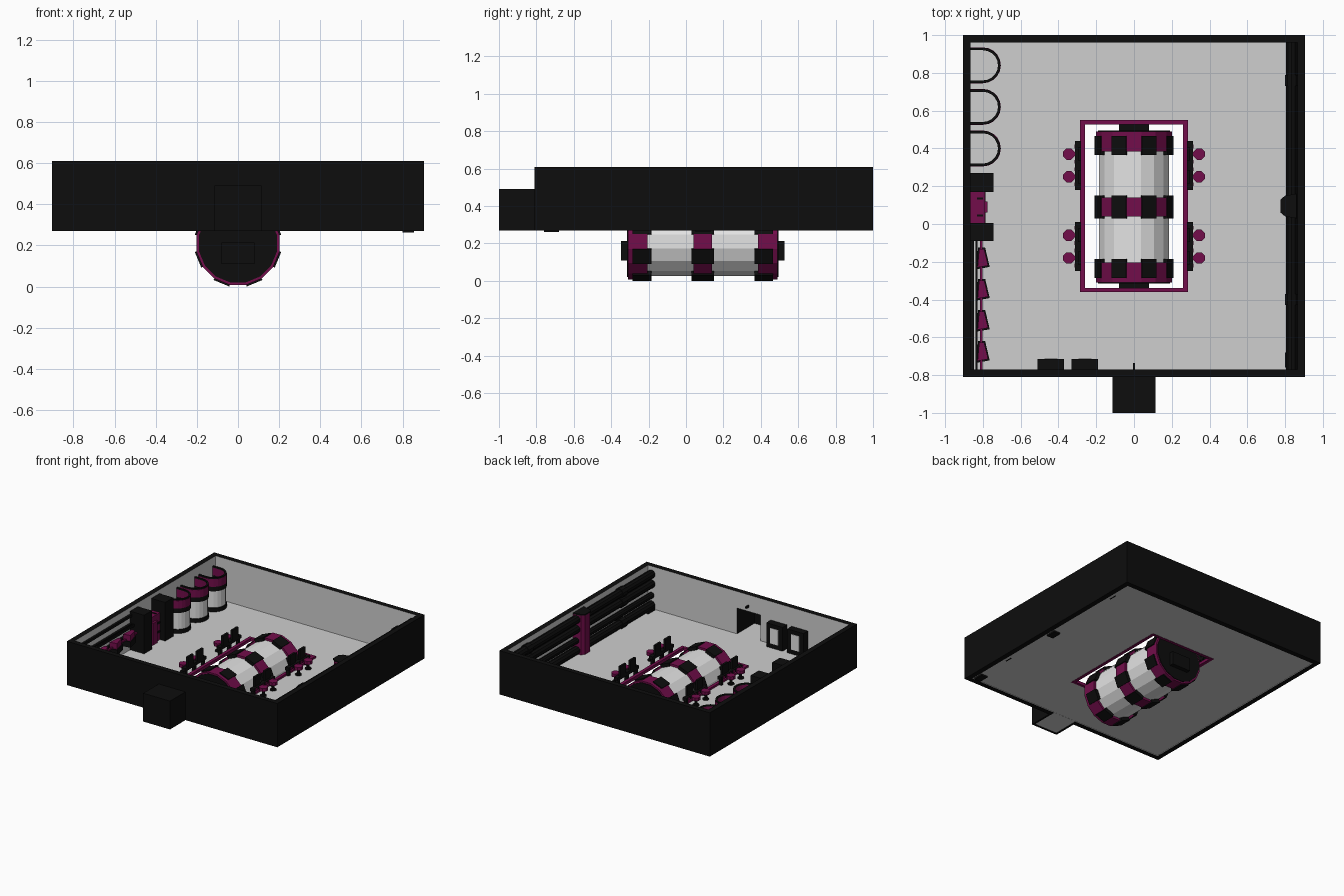
import bpy, bmesh, math
from mathutils import Vector

if "Cube" in bpy.data.objects:
    bpy.data.objects.remove(bpy.data.objects["Cube"])

def material(name, rgb):
    m = bpy.data.materials.new(name)
    m.diffuse_color = (*rgb, 1)
    m.use_nodes = True
    m.node_tree.nodes["Principled BSDF"].inputs["Base Color"].default_value = m.diffuse_color
    return m

BLACK = material("black", (0.004, 0.004, 0.004))
MAGENTA = material("dark magenta", (0.17, 0.004, 0.07))
GREY = material("light grey", (0.62, 0.62, 0.62))
WHITE = material("white", (0.78, 0.78, 0.78))

# A solid is (axis, outline, start, end): an outline extruded along an axis
PLACE = {'x': lambda p, t: (t, p[0], p[1]),
         'y': lambda p, t: (p[0], t, p[1]),
         'z': lambda p, t: (p[0], p[1], t)}

def box(x0, x1, y0, y1, z0, z1):
    return ('z', [(x0, y0), (x1, y0), (x1, y1), (x0, y1)], z0, z1)

def ngon(cx, cy, apothem, n):
    r = apothem / math.cos(math.pi / n)
    return [(cx + r * math.cos(2 * math.pi * (i + .5) / n),
             cy + r * math.sin(2 * math.pi * (i + .5) / n)) for i in range(n)]

def make(name, mat, solids, inner=None):
    bm = bmesh.new()
    for axis, pts, a, b in solids:
        lo = [bm.verts.new(PLACE[axis](p, a)) for p in pts]
        hi = [bm.verts.new(PLACE[axis](p, b)) for p in pts]
        bm.faces.new(lo)
        bm.faces.new(hi[::-1])
        for i in range(len(pts)):
            j = (i + 1) % len(pts)
            bm.faces.new((lo[i], hi[i], hi[j], lo[j]))
    bmesh.ops.recalc_face_normals(bm, faces=bm.faces)
    if inner:  # faces looking this way take the interior colour
        for f in bm.faces:
            if f.normal.dot(Vector(inner)) > .9:
                f.material_index = 1
    me = bpy.data.meshes.new(name)
    bm.to_mesh(me)
    bm.free()
    me.materials.append(mat)
    if inner:
        me.materials.append(GREY)
    ob = bpy.data.objects.new(name, me)
    bpy.context.collection.objects.link(ob)
    return ob

# Room shell: black outside, grey inside
Z0, Z1 = .27, .61
make("left_wall", BLACK, [box(-.905, -.865, -.77, .96, Z0, Z1)], (1, 0, 0))
make("right_wall", BLACK, [box(.865, .905, -.77, .96, Z0, Z1)], (-1, 0, 0))
make("back_wall", BLACK, [box(-.905, .905, .96, 1, Z0, Z1)], (0, -1, 0))
make("front_wall", BLACK, [box(-.905, -.1, -.81, -.77, Z0, Z1),
                           box(.1, .905, -.81, -.77, Z0, Z1),
                           box(-.1, .1, -.81, -.77, .48, Z1)], (0, 1, 0))
make("floor", GREY, [box(-.865, -.275, -.77, .96, .274, .28),
                     box(.275, .865, -.77, .96, .274, .28),
                     box(-.275, .275, -.77, -.35, .274, .28),
                     box(-.275, .275, .535, .96, .274, .28)])

# Entrance passage and its doorway lamp
make("passage_shell", BLACK, [box(-.115, -.1, -1, -.81, Z0, .49), box(.1, .115, -1, -.81, Z0, .49),
                              box(-.1, .1, -1, -.985, Z0, .49), box(-.1, .1, -.985, -.81, .475, .49)])
make("passage_floor", GREY, [box(-.1, .1, -.985, -.77, .273, .28)])
make("door_lamp", BLACK, [box(-.005, .005, -.77, -.735, .515, .53)])

# Rim around the floor opening
make("opening_rim", MAGENTA, [box(s * .285, s * .26, -.36, .55, .272, .295) for s in (-1, 1)] +
     [box(-.26, .26, a, b, .272, .295) for a, b in ((-.36, -.338), (.527, .55))])

# Big horizontal tank, sixteen sided
CY, CZ = .09, .21
make("tank_body", WHITE, [('y', ngon(0, CZ, .185, 16), CY - .385, CY + .385)])
outer, inside = ngon(0, CZ, .21, 16), ngon(0, CZ, .175, 16)

def clamps(a, b):  # every second sector, leaving top and sides free
    return [('y', [outer[i], outer[(i + 1) % 16], inside[(i + 1) % 16], inside[i]], a, b)
            for i in range(0, 16, 2)]

hoop = ngon(0, CZ, .202, 16)
make("tank_hoops", MAGENTA, [('y', hoop, CY - .05, CY + .05)] +
     [('y', hoop, CY + s * .4, CY + s * .295) for s in (-1, 1)])
make("tank_clamps", BLACK, clamps(CY - .06, CY + .06) +
     clamps(CY - .375, CY - .275) + clamps(CY + .275, CY + .375))
make("tank_end_plates", BLACK, [('y', ngon(0, CZ, .19, 16), CY + s * .39, CY + s * .405) for s in (-1, 1)])
make("tank_end_hubs", BLACK, [box(-.08, .08, CY + s * .4, CY + s * .437, .11, .213) for s in (-1, 1)])

# Work desks, monitors and stools on both sides of the tank
desks, screens, keys, seats, stems = [], [], [], [], []
for s in (-1, 1):
    for y in (-.12, .31):
        desks.append(box(s * .28, s * .312, y - .13, y + .13, .325, .35))
        desks += [box(s * .282, s * .305, y + d - .01, y + d + .01, .28, .325) for d in (-.11, 0, .11)]
        keys += [box(s * .31, s * .316, y + d - .01, y + d + .01, .33, .346)
                 for d in (-.1, -.06, -.02, .02, .06, .1)]
        for d in (-.06, .06):
            screens.append(box(s * .28, s * .297, y + d - .035, y + d + .035, .35, .425))
            seats.append(('z', ngon(s * .345, y + d, .03, 8), .325, .35))
            stems.append(('z', ngon(s * .345, y + d, .01, 8), .28, .325))
            stems.append(('z', ngon(s * .345, y + d, .022, 8), .28, .288))
make("desks", BLACK, desks)
make("monitors", BLACK, screens)
make("desk_keys", MAGENTA, keys)
make("stool_seats", MAGENTA, seats)
make("stool_stems", BLACK, stems)

# Three rounded booths on the left wall
def arch(y, r, t):
    def line(q):
        return [(-.865, y - q)] + [(-.8 + q * math.cos(a), y + q * math.sin(a))
                for a in [math.pi * (i / 10 - .5) for i in range(11)]] + [(-.865, y + q)]
    return line(r) + line(r - t)[::-1]

for i, y in enumerate((.40, .62, .84), 1):
    make(f"booth_{i}_glass", WHITE, [('z', arch(y, .088, .006), .28, .46)])
    make(f"booth_{i}_bands", BLACK, [('z', arch(y, .095, .015), .28, .31),
                                     ('z', arch(y, .095, .015), .44, .475),
                                     ('z', arch(y, .093, .013), .535, .545)])
    make(f"booth_{i}_collar", MAGENTA, [('z', arch(y, .095, .014), .475, .535)])

# Cabinet with two columns
make("cabinet_columns", BLACK, [box(-.865, -.745, .17, .27, .28, .58), box(-.865, -.745, -.09, .005, .28, .58)])
make("cabinet_core", MAGENTA, [box(-.865, -.79, .005, .17, .28, .49), box(-.79, -.775, .06, .12, .28, .45)])
make("cabinet_shelves", BLACK, [box(-.865, -.785, .005, .17, z, z + .015) for z in (.34, .41)] +
     [box(-.83, -.80, .04, .05, .49, .495), box(-.83, -.80, .13, .14, .49, .495)])

# Wall rails with a row of hanging wedges
make("wall_rails", BLACK, [box(-.865, -.848, -.77, -.09, z, z + .02) for z in (.4, .47, .54)] +
     [box(-.838, -.828, -.77, -.09, .47, .49)])
make("wedge_rod", MAGENTA, [box(-.815, -.803, -.77, -.09, .42, .432)])
wedges, rims = [], []
for y in (-.185, -.35, -.515, -.68):
    wedges.append(('z', [(-.828, y - .045), (-.772, y - .035), (-.793, y + .052), (-.82, y + .052)], .39, .465))
    rims.append(('z', [(-.834, y - .055), (-.764, y - .042), (-.788, y + .06), (-.826, y + .06)], .375, .42))
make("hanging_wedges", MAGENTA, wedges)
make("wedge_cradles", BLACK, rims)

# Two framed panels by the door
make("panel_frames", BLACK, [box(x - .07, x + .07, -.77, -.715, .28, .465) for x in (-.26, -.44)])
make("panel_screens", WHITE, [box(x - .035, x + .035, -.715, -.712, .315, .435) for x in (-.26, -.44)])

# Pipes along the right wall with joints and a central bracket
make("wall_pipes", BLACK, [('y', ngon(.835, z, r, 10), -.77, .96)
                           for z, r in ((.55, .03), (.475, .03), (.385, .022), (.31, .03))])
make("pipe_joints", BLACK, [('y', ngon(.835, z, .036, 10), y - .03, y + .03)
                            for z in (.55, .475, .31) for y in (-.4, .76)])
make("pipe_feet", BLACK, [box(.80, .855, y - .04, y + .04, .262, .30) for y in (-.72, .09)])
make("pipe_bracket", MAGENTA, [('z', [(.86, .03), (.8, .04), (.78, .065), (.78, .125), (.8, .15), (.86, .16)], .28, .585)])
make("bracket_cap", BLACK, [('z', [(.86, .03), (.8, .04), (.776, .06), (.776, .13), (.8, .15), (.86, .16)], .585, .595)])
